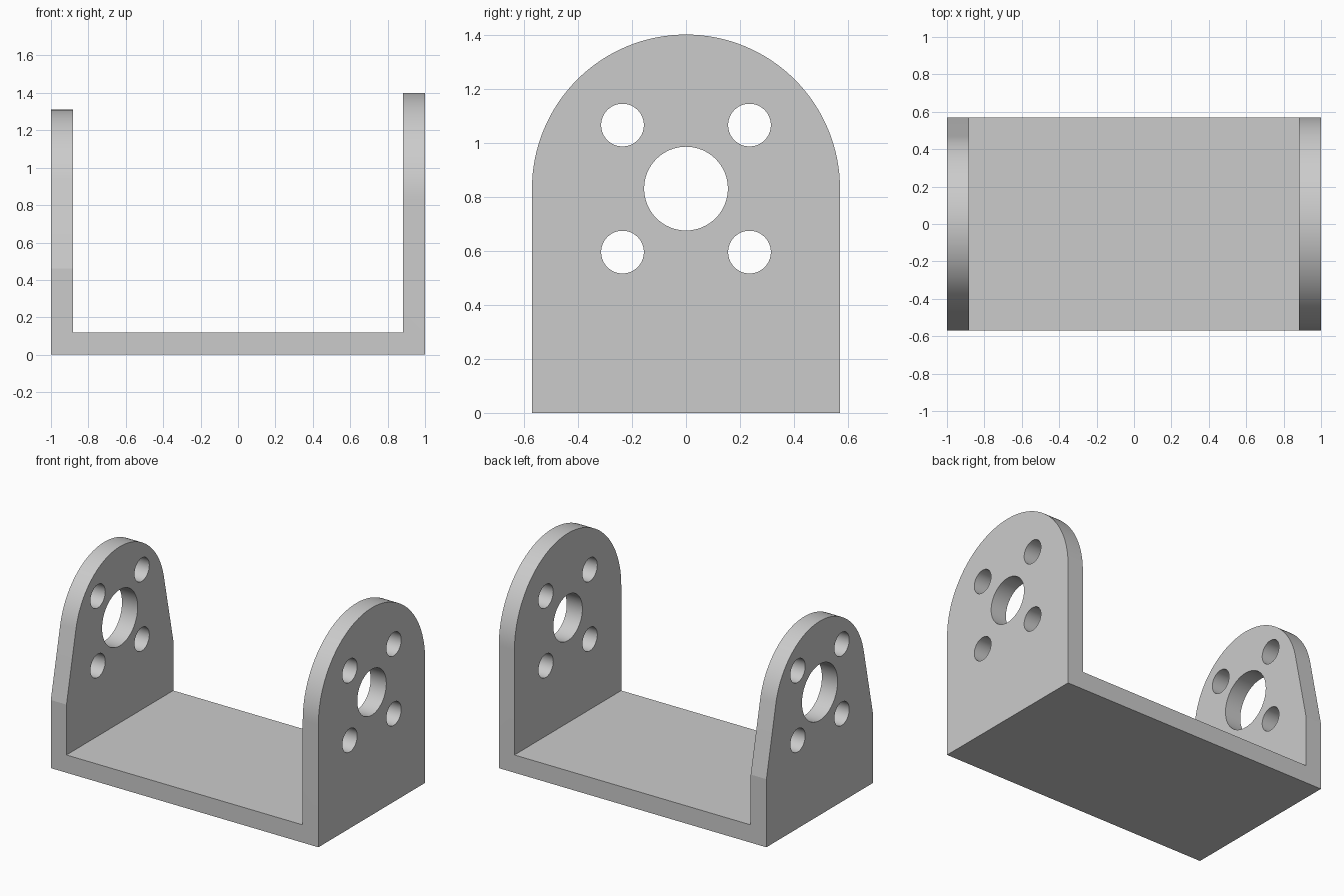
import bpy, bmesh
from math import sin, cos, pi, atan2, acos, hypot
from mathutils import Vector

default = bpy.data.objects.get("Cube")
if default:
    bpy.data.objects.remove(default)

HALF_Y, WALL, FLOOR, AXIS_Z = 0.57, 0.117, 0.12, 0.83
SEGMENTS = 64


def prism(name, points, offset):
    """Solid made by sweeping a planar outline along an offset."""
    bm = bmesh.new()
    face = bm.faces.new([bm.verts.new(p) for p in points])
    swept = bmesh.ops.extrude_face_region(bm, geom=[face])["geom"]
    bmesh.ops.translate(bm, vec=Vector(offset),
                        verts=[v for v in swept if isinstance(v, bmesh.types.BMVert)])
    bmesh.ops.recalc_face_normals(bm, faces=bm.faces)
    mesh = bpy.data.meshes.new(name)
    bm.to_mesh(mesh)
    bm.free()
    obj = bpy.data.objects.new(name, mesh)
    bpy.context.collection.objects.link(obj)
    return obj


def cut(target, cutter):
    cutter.hide_render = True
    bpy.context.view_layer.objects.active = target
    mod = target.modifiers.new("cut", "BOOLEAN")
    mod.operation, mod.solver, mod.object = "DIFFERENCE", "EXACT", cutter
    bpy.ops.object.modifier_apply(modifier=mod.name)
    bpy.data.objects.remove(cutter)


def arch_cutter(x, radius, shoulder_z):
    """Everything outside an arched wall whose sides run tangent into the arc."""
    drop = shoulder_z - AXIS_Z
    start = atan2(drop, HALF_Y) + acos(min(1, radius / hypot(HALF_Y, drop)))
    arc = [start + (pi - 2 * start) * i / SEGMENTS for i in range(SEGMENTS + 1)]
    outline = [(radius * cos(a), AXIS_Z + radius * sin(a)) for a in arc]
    if drop:
        outline = [(HALF_Y, shoulder_z)] + outline + [(-HALF_Y, shoulder_z)]
    outline += [(-0.8, shoulder_z), (-0.8, 1.8), (0.8, 1.8), (0.8, shoulder_z)]
    return prism("arch_cutter", [(x, y, z) for y, z in outline], (0.4, 0, 0))


def hole_cutter(x, y, z, radius):
    ring = [2 * pi * i / SEGMENTS for i in range(SEGMENTS)]
    return prism("hole_cutter", [(x, y + radius * cos(a), z + radius * sin(a))
                                 for a in ring], (0.4, 0, 0))


# U-shaped channel: floor and two upright walls
inner = 1 - WALL
channel = [(-1, 0), (1, 0), (1, 1.5), (inner, 1.5), (inner, FLOOR),
           (-inner, FLOOR), (-inner, 1.5), (-1, 1.5)]
bracket = prism("bracket", [(x, -HALF_Y, z) for x, z in channel], (0, 2 * HALF_Y, 0))

# Left wall is a full-width arch, right wall tapers to a smaller one
for x, radius, shoulder, bore in ((0.8, HALF_Y, AXIS_Z, 0.155), (-1.2, 0.48, 0.46, 0.19)):
    cut(bracket, arch_cutter(x, radius, shoulder))
    # Central bore and four mounting holes
    cut(bracket, hole_cutter(x, 0, AXIS_Z, bore))
    for sy in (-1, 1):
        for sz in (-1, 1):
            cut(bracket, hole_cutter(x, sy * 0.235, AXIS_Z + sz * 0.235, 0.079))

# Plain grey finish
grey = bpy.data.materials.new("light_grey")
grey.use_nodes = True
colour = (0.6, 0.6, 0.6, 1)
grey.diffuse_color = colour
grey.node_tree.nodes["Principled BSDF"].inputs["Base Color"].default_value = colour
bracket.data.materials.clear()
bracket.data.materials.append(grey)

# Smooth arcs, crisp edges
bpy.ops.object.select_all(action="DESELECT")
bracket.select_set(True)
bpy.context.view_layer.objects.active = bracket
bpy.ops.object.shade_smooth_by_angle(angle=pi / 20)
